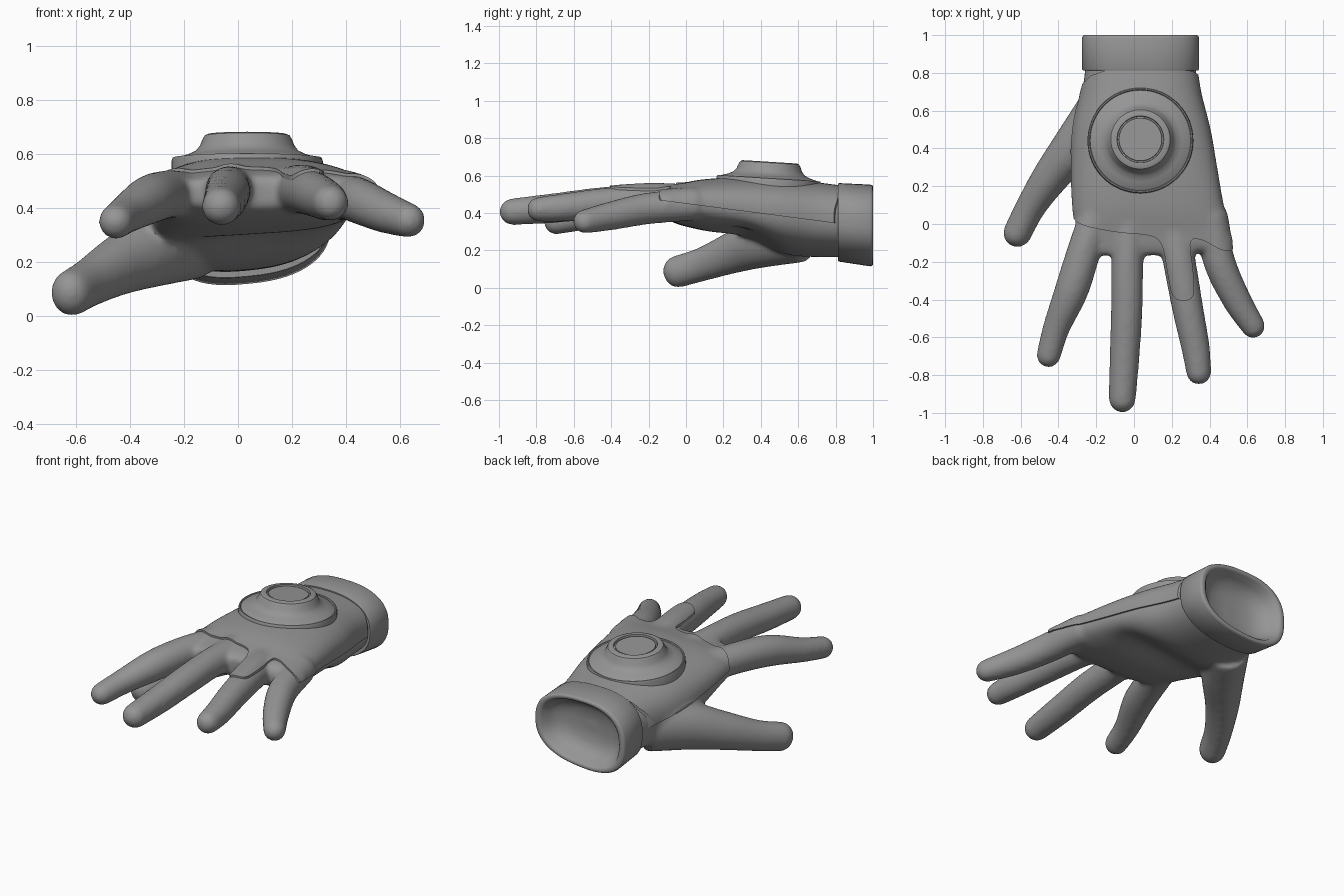
import bpy, bmesh, math
from mathutils import Vector

if "Cube" in bpy.data.objects:
    bpy.data.objects.remove(bpy.data.objects["Cube"])

grey = bpy.data.materials.new("mid_grey")
grey.diffuse_color = (0.3, 0.3, 0.3, 1)
grey.use_nodes = True
grey.node_tree.nodes["Principled BSDF"].inputs["Base Color"].default_value = grey.diffuse_color


def finish(name, mesh, angle=40):
    ob = bpy.data.objects.new(name, mesh)
    bpy.context.collection.objects.link(ob)
    mesh.materials.clear()
    mesh.materials.append(grey)
    bpy.ops.object.select_all(action='DESELECT')
    ob.select_set(True)
    bpy.context.view_layer.objects.active = ob
    bpy.ops.object.shade_smooth_by_angle(angle=math.radians(angle))
    return ob


def to_mesh(bm, name):
    bmesh.ops.recalc_face_normals(bm, faces=bm.faces[:])
    mesh = bpy.data.meshes.new(name)
    bm.to_mesh(mesh)
    bm.free()
    return mesh


def evaluated(ob):
    dg = bpy.context.evaluated_depsgraph_get()
    return bpy.data.meshes.new_from_object(ob.evaluated_get(dg))


def loft(bm, rings):
    """Bridge closed rings and cap both ends."""
    loops = [[bm.verts.new(p) for p in ring] for ring in rings]
    for a, b in zip(loops, loops[1:]):
        n = len(a)
        for i in range(n):
            j = (i + 1) % n
            bm.faces.new((a[i], a[j], b[j], b[i]))
    bm.faces.new(loops[0])
    bm.faces.new(loops[-1][::-1])


def spline(points, steps=6):
    """Catmull-Rom samples through the control points."""
    p = [Vector(q) for q in points]
    p = [2 * p[0] - p[1]] + p + [2 * p[-1] - p[-2]]
    out = []
    for a, b, c, d in zip(p, p[1:], p[2:], p[3:]):
        for k in range(steps):
            t = k / steps
            out.append(0.5 * (2 * b + (c - a) * t + (2 * a - 5 * b + 4 * c - d) * t * t
                              + (3 * b - a - 3 * c + d) * t ** 3))
    return out + [p[-2]]


def section(s, n=2.5, scale=1.0, hollow=0.0, count=64):
    """Rounded cross-section: y, left, right, bottom left, bottom right, top."""
    y, x0, x1, bl, br, top = s
    cx, hx = (x0 + x1) / 2, (x1 - x0) / 2
    ring = []
    for i in range(count):
        a = math.tau * i / count
        c, sn = math.cos(a), math.sin(a)
        u = math.copysign(abs(c) ** (2 / n), c) * scale
        v = math.copysign(abs(sn) ** (2 / n), sn) * scale
        low = bl + (br - bl) * (u + 1) / 2
        mid = (low + top) / 2
        scoop = hollow * max(0.0, -v) * (1 - u * u)
        ring.append((cx + u * hx, y, mid + v * (top - low) / 2 + scoop))
    return ring


def digit(bm, points, tall=1.0):
    """Tapered tube with a round tip; control points are x, y, z, radius."""
    path = spline(points)
    end = path[-1]
    d = (path[-1] - path[-2]).to_3d().normalized()
    for k in range(1, 7):
        a = math.radians(14 * k)
        q = end.to_3d() + d * end[3] * math.sin(a)
        path.append(Vector((*q, end[3] * math.cos(a))))
    rings = []
    for i, p in enumerate(path):
        t = (path[min(i + 1, len(path) - 1)] - path[max(i - 1, 0)]).to_3d().normalized()
        side = t.cross(Vector((0, 0, 1))).normalized()
        up = side.cross(t) * tall
        rings.append([p.to_3d() + p[3] * (side * math.cos(math.tau * k / 24)
                                          + up * math.sin(math.tau * k / 24)) for k in range(24)])
    loft(bm, rings)


# hand: cupped palm, four fingers and thumb fused into one smooth skin
bm = bmesh.new()
palm = [(0.88, -0.25, 0.32, 0.14, 0.20, 0.53), (0.70, -0.275, 0.345, 0.14, 0.20, 0.553),
        (0.50, -0.315, 0.395, 0.145, 0.225, 0.574), (0.30, -0.325, 0.43, 0.20, 0.28, 0.58),
        (0.10, -0.318, 0.465, 0.285, 0.32, 0.57), (-0.04, -0.30, 0.50, 0.33, 0.35, 0.545),
        (-0.12, -0.27, 0.50, 0.37, 0.38, 0.53), (-0.165, -0.23, 0.27, 0.40, 0.41, 0.51)]
loft(bm, [section(s, hollow=0.075 * math.exp(-((s[0] - 0.32) / 0.14) ** 2))
          for s in spline(palm)])
digits = [
    [(-0.20, 0.05, 0.45, 0.088), (-0.267, -0.15, 0.45, 0.09), (-0.33, -0.35, 0.43, 0.09),
     (-0.411, -0.55, 0.38, 0.072), (-0.452, -0.695, 0.35, 0.065)],
    [(-0.02, 0.05, 0.47, 0.085), (-0.035, -0.2, 0.47, 0.085), (-0.038, -0.45, 0.455, 0.084),
     (-0.05, -0.7, 0.427, 0.08), (-0.062, -0.927, 0.407, 0.072)],
    [(0.20, 0.0, 0.46, 0.085), (0.24, -0.2, 0.465, 0.087), (0.285, -0.45, 0.45, 0.083),
     (0.325, -0.65, 0.43, 0.076), (0.343, -0.785, 0.42, 0.067)],
    [(0.40, 0.05, 0.445, 0.085), (0.452, -0.2, 0.425, 0.085), (0.543, -0.4, 0.385, 0.077),
     (0.63, -0.54, 0.355, 0.065)]]
for pts in digits:
    digit(bm, pts)
thumb = [(-0.165, 0.62, 0.285, 0.13), (-0.30, 0.425, 0.25, 0.123), (-0.437, 0.255, 0.19, 0.099),
         (-0.547, 0.09, 0.127, 0.08), (-0.617, -0.047, 0.086, 0.076)]
digit(bm, thumb, 1.14)
rough = bpy.data.objects.new("hand_rough", to_mesh(bm, "hand_rough"))
bpy.context.collection.objects.link(rough)
rough.hide_render = True
mod = rough.modifiers.new("fuse", 'REMESH')
mod.mode, mod.voxel_size = 'VOXEL', 0.012
mod = rough.modifiers.new("blend", 'SMOOTH')
mod.factor, mod.iterations = 0.5, 18
hand_mesh = evaluated(rough)
bpy.data.objects.remove(rough)
hand = finish("hand", hand_mesh, 60)

# back plate: swollen copy of the hand trimmed to an outline
outline = [(-0.25, 0.83), (-0.32, 0.57), (-0.337, 0.4), (-0.337, 0.1), (-0.315, 0.0),
           (-0.1, -0.045), (0.11, -0.06), (0.155, -0.12), (0.175, -0.25), (0.205, -0.405),
           (0.32, -0.405), (0.315, -0.25), (0.29, -0.08), (0.36, -0.08), (0.46, -0.14),
           (0.53, -0.145), (0.56, 0.0), (0.5, 0.4), (0.42, 0.83)]
for _ in range(2):
    cut = []
    for a, b in zip(outline, outline[1:] + outline[:1]):
        a, b = Vector(a), Vector(b)
        cut += [a.lerp(b, 0.22), a.lerp(b, 0.78)]
    outline = [tuple(p) for p in cut]
bm = bmesh.new()
loft(bm, [[(x, y, 0.45 - 0.13 * y) for x, y in outline], [(x, y, 0.9) for x, y in outline]])
cutter = bpy.data.objects.new("plate_cutter", to_mesh(bm, "plate_cutter"))
bpy.context.collection.objects.link(cutter)
cutter.hide_render = True
swollen = bpy.data.objects.new("plate_rough", hand_mesh.copy())
bpy.context.collection.objects.link(swollen)
mod = swollen.modifiers.new("swell", 'DISPLACE')
mod.strength, mod.mid_level = 0.011, 0
mod = swollen.modifiers.new("trim", 'BOOLEAN')
mod.operation, mod.solver, mod.object = 'INTERSECT', 'EXACT', cutter
plate_mesh = evaluated(swollen)
bpy.data.objects.remove(swollen)
bpy.data.objects.remove(cutter)
finish("back_plate", plate_mesh)

# wrist cuff: outer band with a rounded rim and a hollow bowl at the back
bm = bmesh.new()
front = (-0.275, 0.345, 0.115, 0.175, 0.56)
back = (-0.275, 0.345, 0.09, 0.15, 0.552)
rings = [(0.813, 0.90, front), (0.813, 0.985, front), (0.82, 1.0, front), (0.985, 1.0, back),
         (0.996, 0.985, back), (1.0, 0.96, back), (1.0, 0.90, back), (0.99, 0.86, back),
         (0.95, 0.80, back), (0.91, 0.68, back), (0.885, 0.45, back), (0.88, 0.15, back)]
loft(bm, [section((y, *dims), 2.5, sc) for y, sc, dims in rings])
finish("wrist_cuff", to_mesh(bm, "wrist_cuff"), 50)

# round emitter on the back of the hand, with a grooved cap
profile = [(0.28, -0.09), (0.28, -0.012), (0.276, 0.0), (0.270, 0.0), (0.266, -0.005),
           (0.26, 0.0), (0.22, 0.012), (0.19, 0.026), (0.175, 0.045), (0.165, 0.07),
           (0.157, 0.083), (0.145, 0.088), (0.124, 0.088), (0.122, 0.074), (0.115, 0.074),
           (0.113, 0.082), (0.03, 0.082)]
bm = bmesh.new()
loft(bm, [[(r * math.cos(math.tau * k / 64), r * math.sin(math.tau * k / 64), z)
           for k in range(64)] for r, z in profile])
emitter = finish("emitter_disc", to_mesh(bm, "emitter_disc"), 35)
emitter.location = (0.034, 0.443, 0.586)
emitter.rotation_euler.x = -0.062
